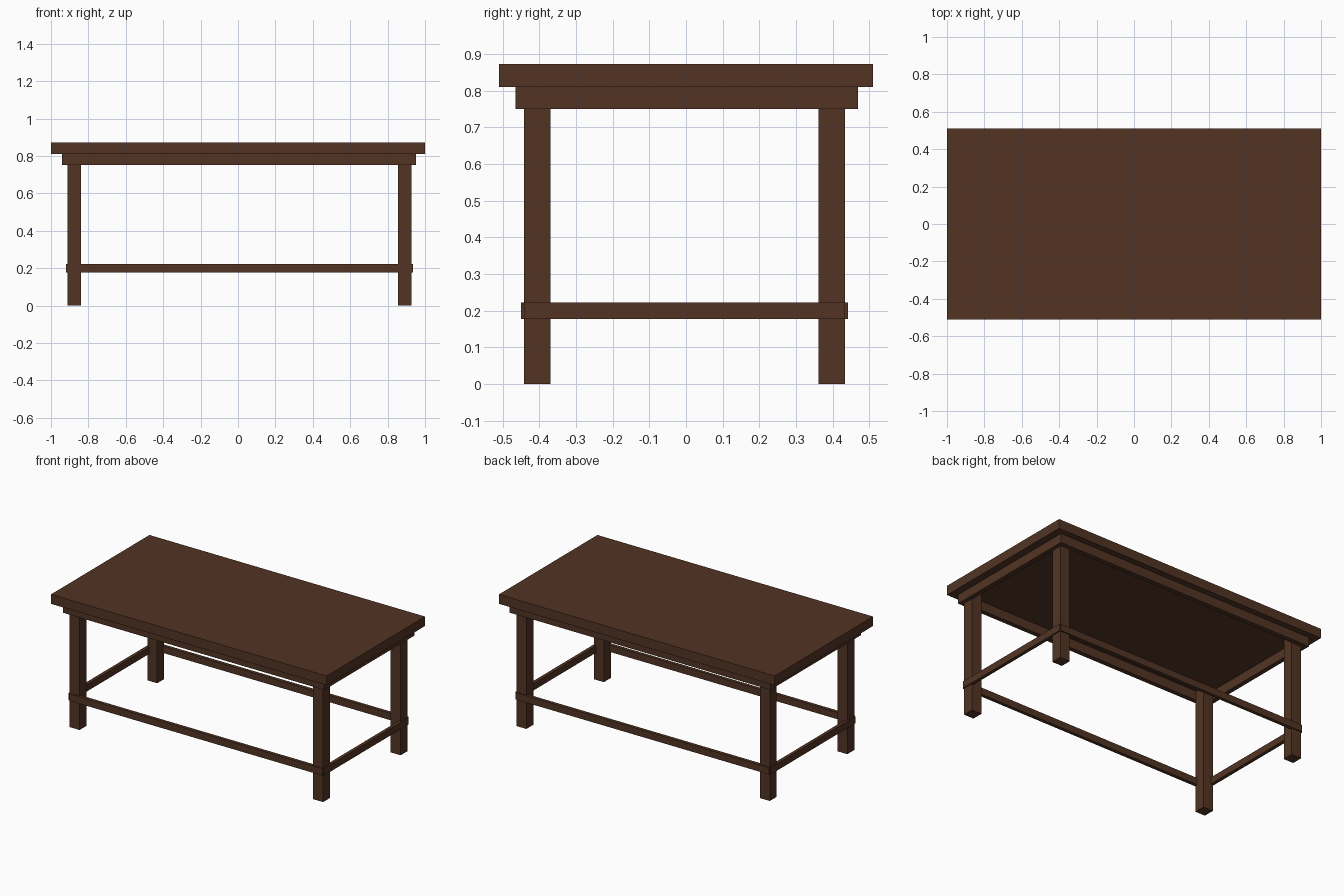
import bpy

if "Cube" in bpy.data.objects:
    bpy.data.objects.remove(bpy.data.objects["Cube"])

wood = bpy.data.materials.new("dark brown wood")
wood.diffuse_color = (0.0844, 0.0343, 0.0176, 1)
wood.use_nodes = True
wood.node_tree.nodes["Principled BSDF"].inputs["Base Color"].default_value = wood.diffuse_color


def box(name, x0, x1, y0, y1, z0, z1):
    """Axis-aligned box given by its extents."""
    bpy.ops.mesh.primitive_cube_add(
        size=1, location=((x0 + x1) / 2, (y0 + y1) / 2, (z0 + z1) / 2))
    ob = bpy.context.object
    ob.name = name
    ob.scale = (x1 - x0, y1 - y0, z1 - z0)
    bpy.ops.object.transform_apply(location=False, rotation=False, scale=True)
    ob.data.materials.append(wood)
    return ob


# Tabletop slab
TOP_Z = 0.811
box("tabletop", -1, 1, -0.51, 0.51, TOP_Z, 0.873)

# Apron: open frame under the top
AX0, AX1, AY0, AY1, AT, AZ = -0.942, 0.952, -0.466, 0.47, 0.03, 0.751
box("front_apron", AX0, AX1, AY0, AY0 + AT, AZ, TOP_Z)
box("back_apron", AX0, AX1, AY1 - AT, AY1, AZ, TOP_Z)
box("left_apron", AX0, AX0 + AT, AY0 + AT, AY1 - AT, AZ, TOP_Z)
box("right_apron", AX1 - AT, AX1, AY0 + AT, AY1 - AT, AZ, TOP_Z)

# Legs: four square posts
LX0, LX1, LY0, LY1, LW = -0.912, 0.927, -0.442, 0.434, 0.072
for side, x in (("left", LX0), ("right", LX1 - LW)):
    for end, y in (("front", LY0), ("back", LY1 - LW)):
        box(f"{end}_{side}_leg", x, x + LW, y, y + LW, 0, TOP_Z)

# Stretchers: thin rails let into the outer faces of the legs
OUT, T, SZ0, SZ1 = 0.008, 0.022, 0.177, 0.222
box("front_stretcher", LX0, LX1, LY0 - OUT, LY0 - OUT + T, SZ0, SZ1)
box("back_stretcher", LX0, LX1, LY1 + OUT - T, LY1 + OUT, SZ0, SZ1)
box("left_stretcher", LX0 - OUT, LX0 - OUT + T, LY0, LY1, SZ0, SZ1)
box("right_stretcher", LX1 + OUT - T, LX1 + OUT, LY0, LY1, SZ0, SZ1)
